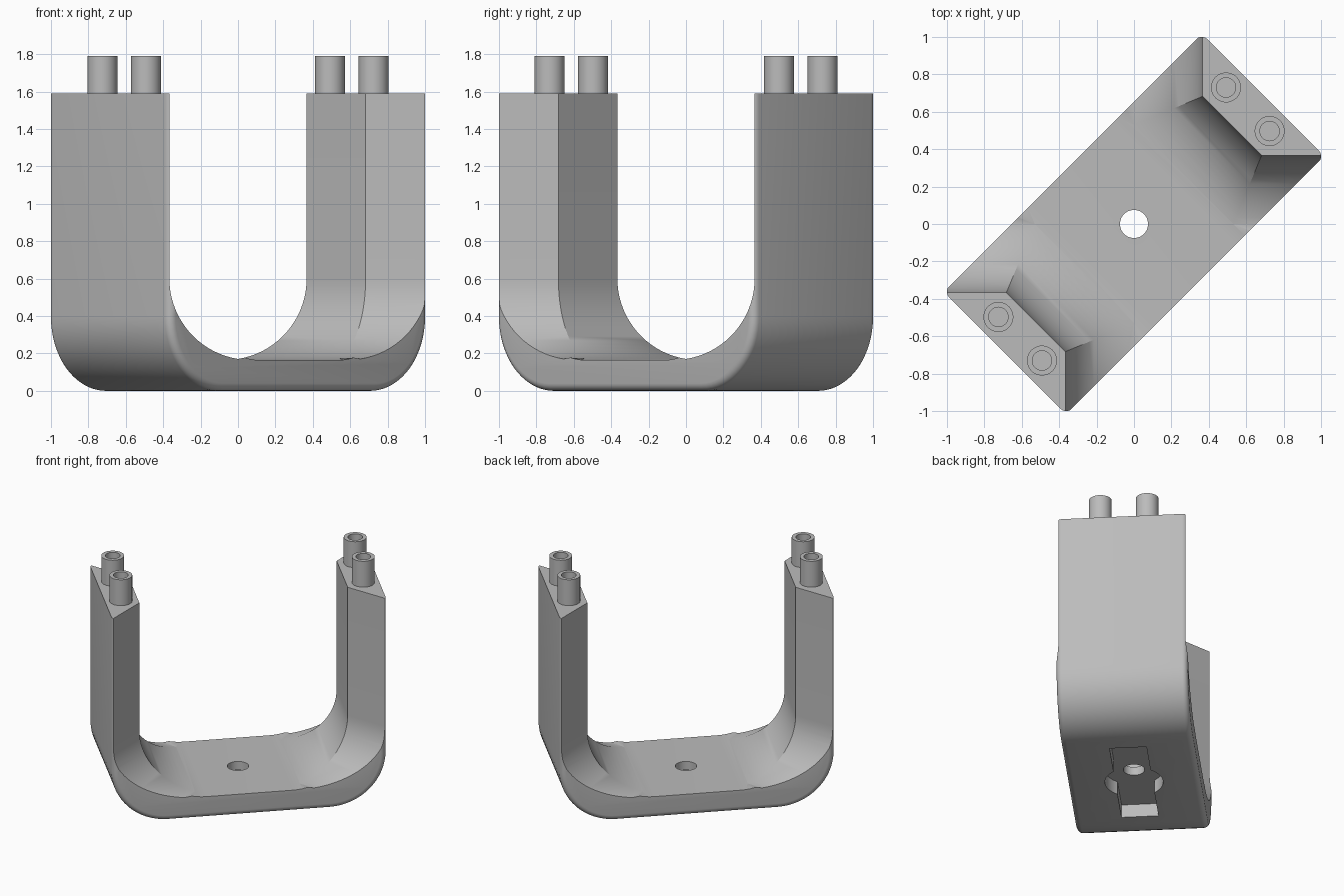
import bpy, bmesh, math
from mathutils import Matrix

cube = bpy.data.objects.get("Cube")
if cube:
    bpy.data.objects.remove(cube, do_unlink=True)

LEG_TOP, HALF_LEN, HALF_WID = 1.59, 0.976, 0.463
DIAG = math.pi / 4

grey = bpy.data.materials.new("plain_grey")
grey.use_nodes = True
GREY = (0.5, 0.5, 0.5, 1)
grey.diffuse_color = GREY
grey.node_tree.nodes["Principled BSDF"].inputs["Base Color"].default_value = GREY


def make_object(name, bm):
    bmesh.ops.recalc_face_normals(bm, faces=bm.faces)
    mesh = bpy.data.meshes.new(name)
    bm.to_mesh(mesh)
    bm.free()
    mesh.materials.append(grey)
    obj = bpy.data.objects.new(name, mesh)
    bpy.context.collection.objects.link(obj)
    return obj


def prism(name, half_profile, half_depth, angle, bevel=0):
    """Mirror a half profile (across, height), extrude it and turn it about z."""
    bm = bmesh.new()
    pts = half_profile + [(-a, z) for a, z in reversed(half_profile) if a > 1e-5]
    face = bm.faces.new([bm.verts.new((a, -half_depth, z)) for a, z in pts])
    new = bmesh.ops.extrude_face_region(bm, geom=[face])["geom"]
    bmesh.ops.translate(bm, vec=(0, 2 * half_depth, 0),
                        verts=[v for v in new if isinstance(v, bmesh.types.BMVert)])
    if bevel:
        top = max(z for _, z in pts)
        rim = [e for e in bm.edges
               if abs(e.verts[0].co.y - e.verts[1].co.y) < 1e-5
               and min(v.co.z for v in e.verts) < top - 1e-4]
        bmesh.ops.bevel(bm, geom=rim, offset=bevel, segments=5, profile=0.5,
                        affect='EDGES')
    bm.transform(Matrix.Rotation(angle, 4, 'Z'))
    return make_object(name, bm)


def cylinder(name, x, y, radius, z0, z1):
    bm = bmesh.new()
    bmesh.ops.create_cone(bm, cap_ends=True, segments=40, radius1=radius,
                          radius2=radius, depth=z1 - z0,
                          matrix=Matrix.Translation((x, y, (z0 + z1) / 2)))
    return make_object(name, bm)


def cut(target, cutter):
    mod = target.modifiers.new("cut", 'BOOLEAN')
    mod.operation, mod.solver, mod.object = 'DIFFERENCE', 'EXACT', cutter
    bpy.context.view_layer.objects.active = target
    bpy.ops.object.modifier_apply(modifier=mod.name)
    bpy.data.objects.remove(cutter, do_unlink=True)


def channel(half_width, radius=0.435, floor=0.165, steps=20):
    """Half profile of a round-cornered channel; narrow ones meet at the middle."""
    mid, zc = half_width - radius, floor + radius
    pts = [(half_width, LEG_TOP + 0.3)]
    for i in range(steps + 1):
        t = i / steps * math.pi / 2
        a = mid + radius * math.cos(t)
        if a > 0.005:
            pts.append((a, zc - radius * math.sin(t)))
    if mid < 0:
        pts.append((0, zc - math.sqrt(radius ** 2 - mid ** 2)))
    return pts


# Outer block with rounded lower ends and softened side rims
R = 0.4
outer = [(HALF_LEN, LEG_TOP)]
for i in range(17):
    t = i / 16 * math.pi / 2
    outer.append((HALF_LEN - R + R * math.cos(t), R - R * math.sin(t)))
bracket = prism("bracket", outer, HALF_WID, DIAG, bevel=0.04)

# Space between the legs, then the angled inner corners of both legs
cut(bracket, prism("inner_space", channel(0.742), 1, DIAG))
for angle in (0, math.pi / 2):
    cut(bracket, prism("corner_space", channel(0.367), 2, angle))

# Underside slot, round pocket and centre hole
cut(bracket, prism("slot", [(0.485, 0.1), (0.485, -0.1)], 0.13, DIAG))
cut(bracket, cylinder("pocket", 0, 0, 0.205, -0.1, 0.1))
cut(bracket, cylinder("centre_hole", 0, 0, 0.075, -0.2, 0.4))

# Hollow pegs on both legs
pegs = []
for side, sign in (("left", 1), ("right", -1)):
    for n, (x, y) in enumerate(((0.492, 0.73), (0.725, 0.497)), 1):
        peg = cylinder(f"{side}_peg_{n}", sign * x, sign * y, 0.08,
                       LEG_TOP - 0.01, 1.79)
        cut(peg, cylinder("bore", sign * x, sign * y, 0.052, LEG_TOP, 2))
        pegs.append(peg)

# Smooth shading with crisp edges
bpy.ops.object.select_all(action='DESELECT')
for obj in [bracket] + pegs:
    obj.select_set(True)
bpy.context.view_layer.objects.active = bracket
bpy.ops.object.shade_smooth_by_angle(angle=math.radians(30))
